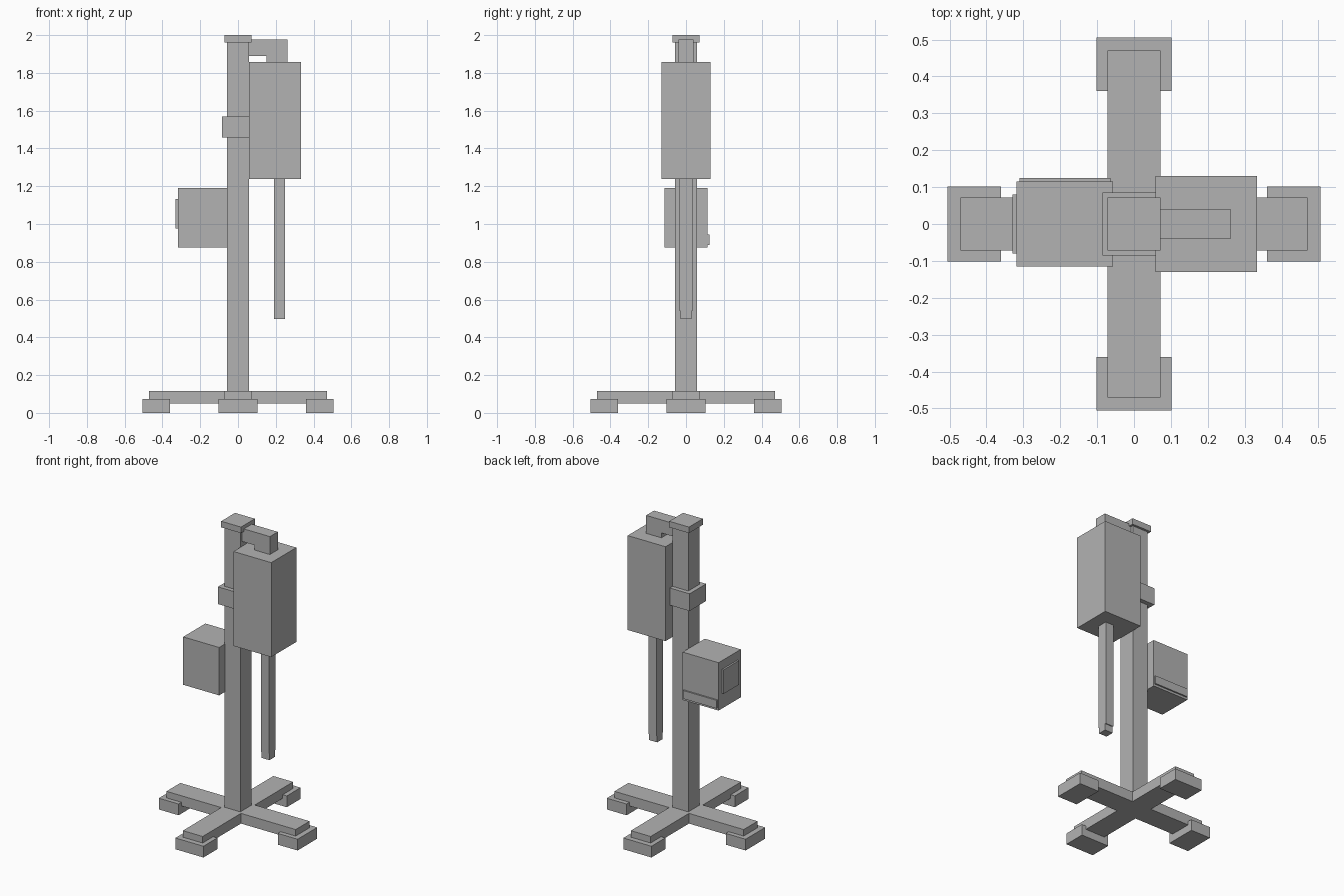
import bpy, bmesh

if "Cube" in bpy.data.objects:
    bpy.data.objects.remove(bpy.data.objects["Cube"])

grey = bpy.data.materials.new("plain grey")
grey.diffuse_color = (0.45, 0.45, 0.45, 1)
grey.use_nodes = True
grey.node_tree.nodes["Principled BSDF"].inputs["Base Color"].default_value = grey.diffuse_color


def finish(name, bm):
    bmesh.ops.recalc_face_normals(bm, faces=bm.faces)
    mesh = bpy.data.meshes.new(name)
    bm.to_mesh(mesh)
    bm.free()
    mesh.materials.append(grey)
    obj = bpy.data.objects.new(name, mesh)
    bpy.context.collection.objects.link(obj)
    return obj


def box(name, x, y, z):
    """Box from (min, max) ranges along each axis."""
    bm = bmesh.new()
    bmesh.ops.create_cube(bm, size=1)
    for v in bm.verts:
        v.co = [r[0] if c < 0 else r[1] for c, r in zip(v.co, (x, y, z))]
    return finish(name, bm)


def prism(name, points, offset):
    """Extrude a closed outline of 3D points along an offset."""
    bm = bmesh.new()
    face = bm.faces.new([bm.verts.new(p) for p in points])
    ext = bmesh.ops.extrude_face_region(bm, geom=[face], use_keep_orig=True)
    verts = [g for g in ext["geom"] if isinstance(g, bmesh.types.BMVert)]
    bmesh.ops.translate(bm, verts=verts, vec=offset)
    return finish(name, bm)


def sym(h):
    return (-h, h)


# Cross-shaped base
L, W = 0.47, 0.072
quarter = [(L, -W), (L, W), (W, W)]
outline = []
for k in range(4):
    for x, y in quarter:
        for _ in range(k):
            x, y = -y, x
        outline.append((x, y, 0.05))
prism("cross_base", outline, (0, 0, 0.067))

# Feet at the end of each beam
for s, side in ((-1, "a"), (1, "b")):
    span = tuple(sorted((s * 0.361, s * 0.505)))
    box("foot_x_" + side, span, sym(0.102), (0, 0.074))
    box("foot_y_" + side, sym(0.102), span, (0, 0.074))

# Post with cap and collar
box("post", sym(0.057), sym(0.057), (0.1, 1.97))
box("post_cap", sym(0.072), sym(0.072), (1.96, 2.0))
box("collar", sym(0.086), sym(0.086), (1.457, 1.57))

# Hooked hanger arm
prism("hanger_arm", [(0.05, -0.041, 1.89), (0.15, -0.041, 1.89), (0.15, -0.041, 1.85),
                     (0.261, -0.041, 1.85), (0.261, -0.041, 1.976), (0.05, -0.041, 1.976)],
      (0, 0.082, 0))

# Hanging tank and its tube
box("tank", (0.058, 0.333), sym(0.13), (1.237, 1.858))
box("tube", (0.19, 0.248), sym(0.034), (0.54, 1.25))
box("tube_tip", (0.19, 0.248), sym(0.028), (0.497, 0.55))

# Control box with side panel and rear ledge
box("control_box", (-0.318, -0.0565), sym(0.115), (0.875, 1.19))
box("side_panel", (-0.33, -0.31), sym(0.08), (0.975, 1.133))
box("rear_ledge", (-0.31, -0.064), (0.11, 0.125), (0.89, 0.944))
